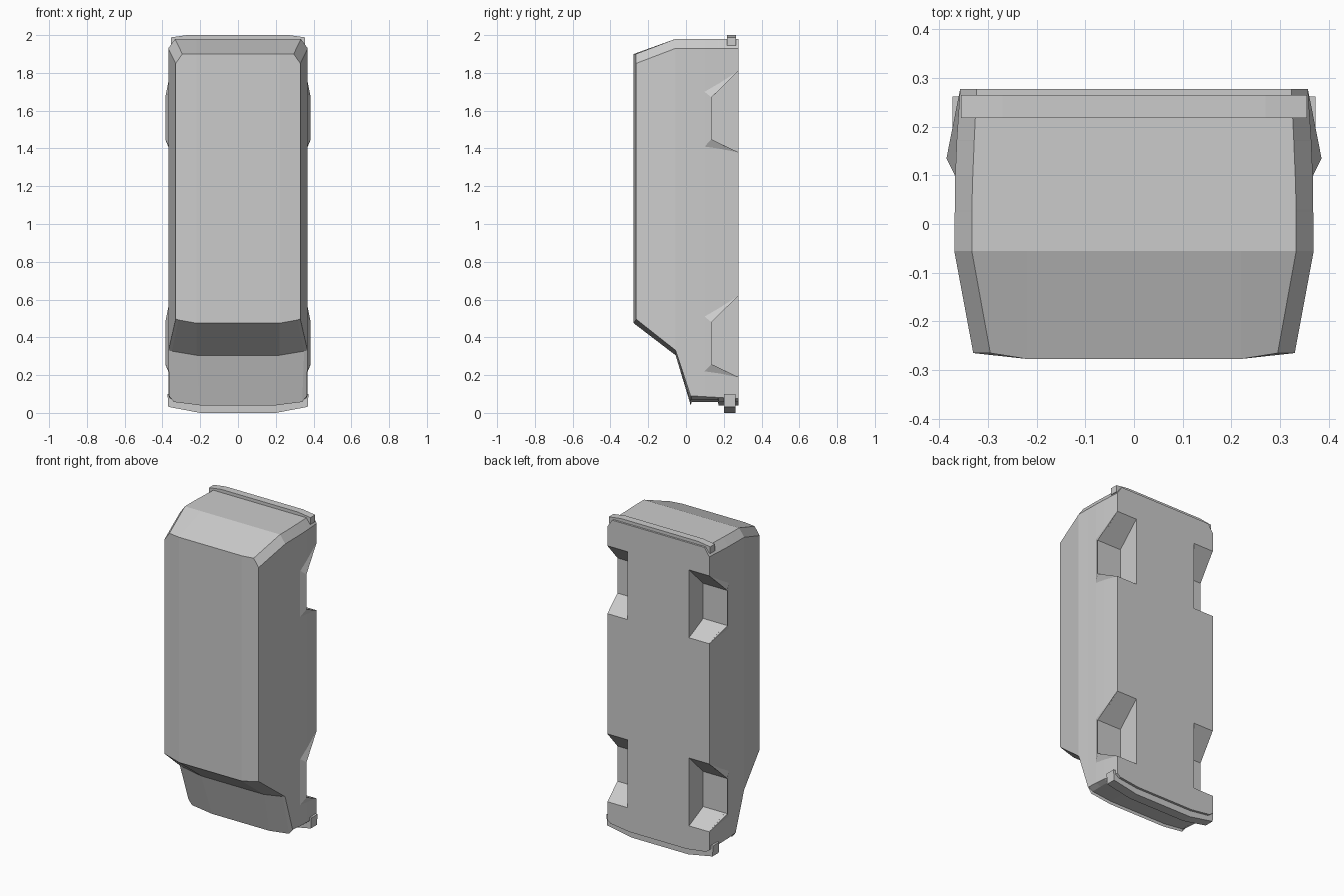
import bpy, bmesh

if "Cube" in bpy.data.objects:
    bpy.data.objects.remove(bpy.data.objects["Cube"])

paint = bpy.data.materials.new("light grey")
paint.diffuse_color = (0.6, 0.6, 0.6, 1)
paint.use_nodes = True
paint.node_tree.nodes["Principled BSDF"].inputs["Base Color"].default_value = paint.diffuse_color


def add(name, verts, faces):
    me = bpy.data.meshes.new(name)
    bm = bmesh.new()
    vs = [bm.verts.new(v) for v in verts]
    for f in faces:
        bm.faces.new([vs[i] for i in f])
    bmesh.ops.recalc_face_normals(bm, faces=bm.faces)
    bm.to_mesh(me)
    bm.free()
    me.materials.append(paint)
    ob = bpy.data.objects.new(name, me)
    bpy.context.collection.objects.link(ob)
    return ob


def loft(name, rings):
    """Skin equal closed rings and cap both ends."""
    n, m = len(rings[0]), len(rings)
    faces = [(r*n+i, r*n+(i+1) % n, (r+1)*n+(i+1) % n, (r+1)*n+i)
             for r in range(m-1) for i in range(n)]
    faces += [tuple(range(n)), tuple(range((m-1)*n, m*n))]
    return add(name, [p for r in rings for p in r], faces)


# body shell: half outlines (x, z) at each height y, mirrored into rings
# order: nose flat, nose corner, side front, side rear, tail corner, tail flat
rows = [
    (-.277, [(.22, .475), (.315, .492), (.33, .497), (.33, 1.85), (.295, 1.90), (.22, 1.90)]),
    (-.055, [(.22, .305), (.35, .327), (.368, .331), (.369, 1.93), (.333, 1.98), (.22, 1.98)]),
    (.025, [(.2, .04), (.34, .058), (.365, .09), (.368, 1.93), (.333, 1.98), (.22, 1.98)]),
    (.03, [(.2, .057), (.335, .072), (.365, .09), (.368, 1.93), (.333, 1.98), (.22, 1.98)]),
    (.10, [(.2, .057), (.335, .072), (.367, .086), (.367, 1.93), (.331, 1.98), (.22, 1.98)]),
    (.17, [(.2, .057), (.335, .072), (.364, .082), (.364, 1.93), (.328, 1.98), (.22, 1.98)]),
    (.172, [(.2, .04), (.335, .058), (.364, .082), (.364, 1.93), (.328, 1.98), (.22, 1.98)]),
    (.277, [(.2, .04), (.335, .058), (.357, .075), (.357, 1.93), (.323, 1.98), (.22, 1.98)]),
]
verts, faces = [], []
for y, half in rows:
    ring = half + [(-x, z) for x, z in reversed(half)]
    for x, z in ring:
        drop = .012 if y < -.2 and abs(x) > .25 else 0   # crowned roof
        verts.append((x, y + drop, z))
for r in range(len(rows)-1):
    for i in range(12):
        j = (i+1) % 12
        faces.append((r*12+i, r*12+j, r*12+12+j, r*12+12+i))
faces += [(0, 1, 2, 3, 4, 5), (6, 7, 8, 9, 10, 11), (0, 5, 6, 11)]   # roof
b = (len(rows)-1)*12
faces.append(tuple(range(b, b+12)))                                  # floor
body = add("van_body", verts, faces)

# wheel wells cut from the shell
cutters = []
for dz in (0, -1.19):
    for s in (1, -1):
        prof = [(.30, 1.832), (.135, 1.67), (.135, 1.448), (.30, 1.369)]
        c = loft("well_cutter", [[(s*x, y, z+dz) for y, z in prof] for x in (.215, .5)])
        c.hide_render = True
        cutters.append(c)
        mod = body.modifiers.new("well", 'BOOLEAN')
        mod.operation = 'DIFFERENCE'
        mod.solver = 'EXACT'
        mod.object = c
bpy.context.view_layer.update()
dg = bpy.context.evaluated_depsgraph_get()
cut = bpy.data.meshes.new_from_object(body.evaluated_get(dg))
body.modifiers.clear()
body.data = cut
for c in cutters:
    bpy.data.objects.remove(c)

# flared wheel arches
for label, dz in (("rear", 0), ("front", -1.19)):
    for side, s in (("right", 1), ("left", -1)):
        pts = [(.357, .277, 1.81), (.385, .135, 1.67), (.385, .135, 1.448), (.357, .277, 1.379),
               (.367, .098, 1.70), (.367, .098, 1.41),
               (.35, .135, 1.67), (.35, .135, 1.448), (.35, .277, 1.81), (.35, .277, 1.379)]
        add(f"{label}_{side}_wheel_arch", [(s*x, y, z+dz) for x, y, z in pts],
            [(0, 4, 1), (1, 4, 5, 2), (2, 5, 3), (0, 1, 6, 8), (1, 2, 7, 6), (2, 3, 9, 7)])


# bumpers: bent bars given by half outlines (x, z)
def bumper(name, outer, inner, y0, y1):
    path_o = [(-x, z) for x, z in outer] + [(x, z) for x, z in reversed(outer)]
    path_i = [(-x, z) for x, z in inner] + [(x, z) for x, z in reversed(inner)]
    loft(name, [[(xo, y0, zo), (xo, y1, zo), (xi, y1, zi), (xi, y0, zi)]
                for (xo, zo), (xi, zi) in zip(path_o, path_i)])


bumper("front_bumper", [(.373, .10), (.369, .032), (.2, 0)],
       [(.34, .10), (.335, .07), (.2, .045)], .20, .262)
bumper("rear_bumper", [(.355, 1.988), (.27, 2.0)],
       [(.355, 1.945), (.27, 1.955)], .218, .265)
